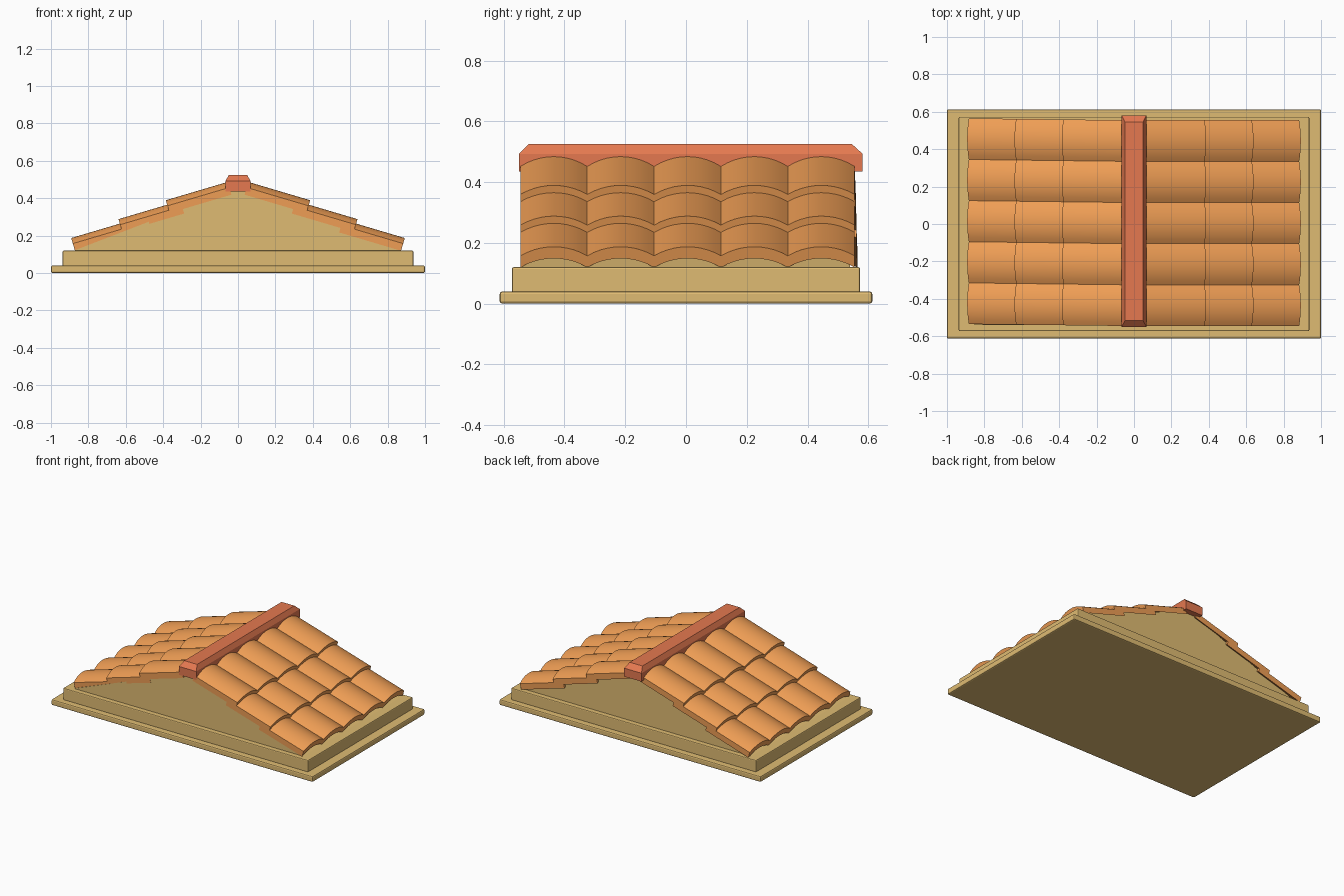
import bpy, math

if "Cube" in bpy.data.objects:
    bpy.data.objects.remove(bpy.data.objects["Cube"])


def material(name, color):
    m = bpy.data.materials.new(name)
    m.diffuse_color = (*color, 1)
    m.use_nodes = True
    m.node_tree.nodes["Principled BSDF"].inputs["Base Color"].default_value = m.diffuse_color
    return m


STONE = material("sandstone", (0.74, 0.50, 0.17))
CLAY = material("clay", (0.86, 0.34, 0.09))
RIDGE = material("ridge_clay", (0.78, 0.19, 0.08))


def make(name, verts, faces, mat, bevel=0, smooth=False):
    me = bpy.data.meshes.new(name)
    me.from_pydata(verts, [], faces)
    me.materials.append(mat)
    ob = bpy.data.objects.new(name, me)
    bpy.context.collection.objects.link(ob)
    bpy.ops.object.select_all(action='DESELECT')
    bpy.context.view_layer.objects.active = ob
    ob.select_set(True)
    # consistent outward normals
    bpy.ops.object.mode_set(mode='EDIT')
    bpy.ops.mesh.select_all(action='SELECT')
    bpy.ops.mesh.normals_make_consistent(inside=False)
    bpy.ops.object.mode_set(mode='OBJECT')
    if smooth:
        bpy.ops.object.shade_smooth_by_angle(angle=math.radians(30))
    if bevel:
        b = ob.modifiers.new("bevel", 'BEVEL')
        b.width, b.segments = bevel, 2
    return ob


def loft(name, rings, mat, **kw):
    # closed solid from a list of matching closed rings
    n = len(rings[0])
    verts = [p for r in rings for p in r]
    faces = [(k * n + i, k * n + (i + 1) % n, (k + 1) * n + (i + 1) % n, (k + 1) * n + i)
             for k in range(len(rings) - 1) for i in range(n)]
    faces += [tuple(range(n)), tuple(range((len(rings) - 1) * n, len(rings) * n))]
    return make(name, verts, faces, mat, **kw)


def rect(x, y0, y1, z):
    return [(-x, y0, z), (x, y0, z), (x, y1, z), (-x, y1, z)]


# stepped base
loft("base_slab", [rect(1.0, -0.613, 0.613, 0), rect(1.0, -0.613, 0.613, 0.04)], STONE, bevel=0.008)
loft("base_step", [rect(0.937, -0.573, 0.573, 0.035), rect(0.937, -0.573, 0.573, 0.12)], STONE, bevel=0.006)

# solid gable under the tiles
tri = [(-0.89, 0.115), (0.89, 0.115), (0, 0.458)]
loft("gable", [[(x, y, z) for x, z in tri] for y in (-0.54, 0.54)], STONE)

# overlapping rows of arched tiles
SLOPE = math.radians(16.5)
C, S = math.cos(SLOPE), math.sin(SLOPE)
WAVES, SEG, RISE, THICK = 5, 10, 0.031, 0.04
HALF = 0.55
W = 2 * HALF / WAVES
R = (W * W / 4 + RISE * RISE) / (2 * RISE)


def wave(i):
    # height below the crest of a row of circular arcs
    t = ((i % SEG) / SEG - 0.5) * W
    return math.sqrt(R * R - t * t) - R


def tile_row(name, side, row):
    x0, z0 = 0.055 + 0.253 * row, 0.487 - 0.101 * row
    n = WAVES * SEG

    def point(u, h, y):
        x = x0 + u * C + h * S
        skew = 0.012 * (x - 0.06) if side < 0 else 0
        return (side * x, y + 0.005 + skew, z0 - u * S + h * C)

    verts = []
    for i in range(n + 1):
        y, h = -HALF + 2 * HALF * i / n, wave(i)
        verts += [point(0, h, y), point(0.345, h, y),
                  point(0.345, h - THICK, y), point(0, h - THICK, y)]
    faces = [(4 * i + j, 4 * i + (j + 1) % 4, 4 * i + 4 + (j + 1) % 4, 4 * i + 4 + j)
             for i in range(n) for j in range(4)]
    faces += [(0, 1, 2, 3), (4 * n, 4 * n + 1, 4 * n + 2, 4 * n + 3)]
    make(name, verts, faces, CLAY, smooth=True)


for side, label in ((1, "right"), (-1, "left")):
    for row in range(3):
        tile_row(f"{label}_tile_row_{row + 1}", side, row)

# chamfered ridge cap
loft("ridge_cap", [rect(0.066, -0.55, 0.581, 0.435), rect(0.066, -0.55, 0.581, 0.493),
                   rect(0.049, -0.517, 0.546, 0.525)], RIDGE)
